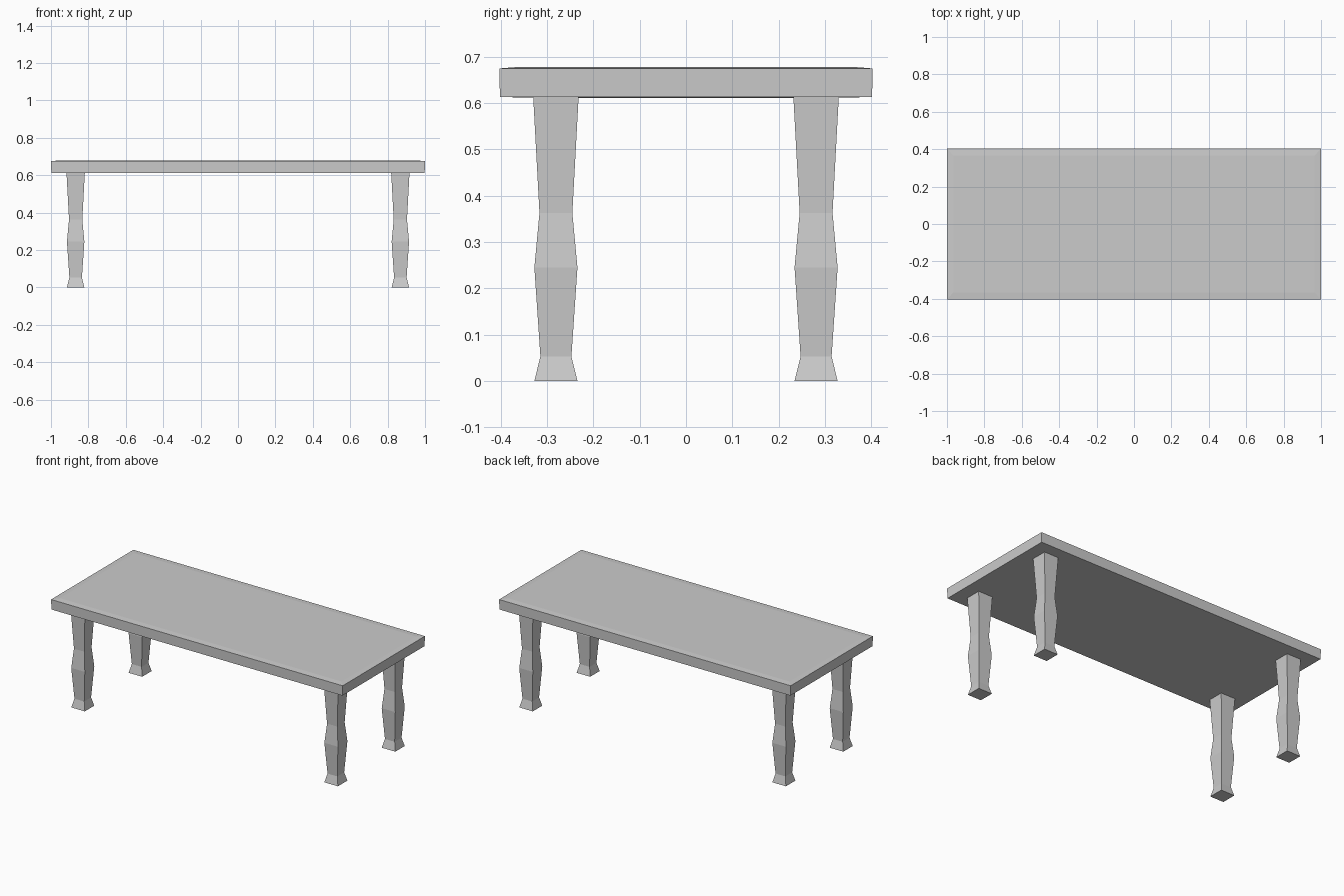
import bpy

if "Cube" in bpy.data.objects:
    bpy.data.objects.remove(bpy.data.objects["Cube"])


def loft(name, rings, cx=0.0, cy=0.0):
    """Stack rectangular rings (half_x, half_y, z) into one closed solid."""
    verts, faces = [], []
    for hx, hy, z in rings:
        verts += [(cx + sx * hx, cy + sy * hy, z)
                  for sx, sy in ((-1, -1), (1, -1), (1, 1), (-1, 1))]
    for r in range(len(rings) - 1):
        a, b = r * 4, r * 4 + 4
        for i in range(4):
            j = (i + 1) % 4
            faces.append((a + i, a + j, b + j, b + i))
    last = len(verts) - 4
    faces += [(3, 2, 1, 0), (last, last + 1, last + 2, last + 3)]
    mesh = bpy.data.meshes.new(name)
    mesh.from_pydata(verts, [], faces)
    obj = bpy.data.objects.new(name, mesh)
    bpy.context.collection.objects.link(obj)
    return obj


# Tabletop: thin slab, faintly sagging underneath and crowned on top
loft("tabletop", [
    (0.22, 0.15, 0.611),
    (0.998, 0.402, 0.613),
    (1.0, 0.403, 0.675),
    (0.965, 0.365, 0.678),
])

# Four square legs sharing one waisted profile (half width, height)
leg_profile = [(0.0465, 0.0), (0.0335, 0.053), (0.0465, 0.245),
               (0.0355, 0.363), (0.049, 0.613)]
for side, sx in (("left", -1), ("right", 1)):
    for end, sy in (("front", -1), ("back", 1)):
        loft(f"{end}_{side}_leg", [(w, w, z) for w, z in leg_profile],
             sx * 0.868, sy * 0.281)
